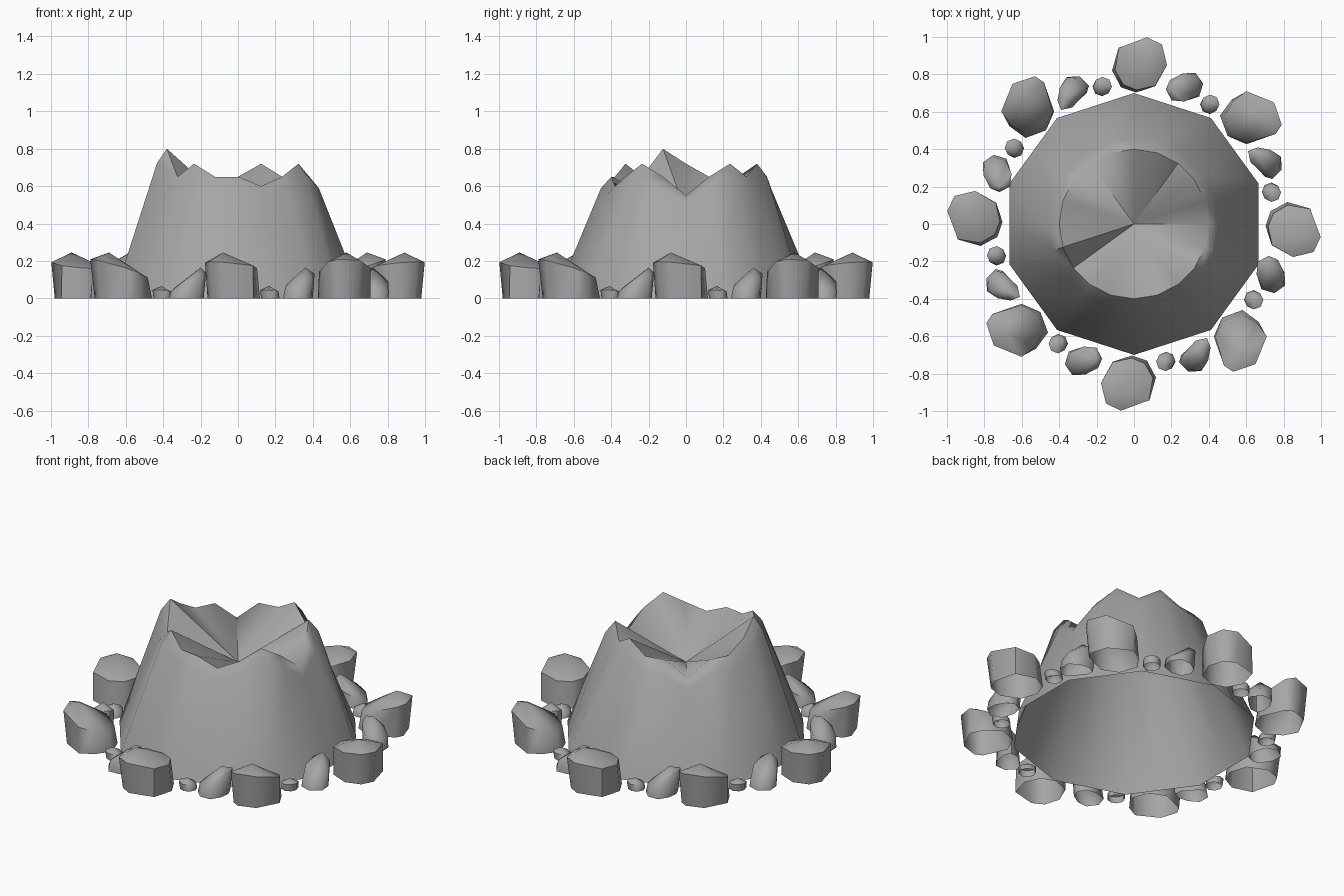
import bpy
import math
from mathutils import Vector, Matrix

cube = bpy.data.objects.get("Cube")
if cube:
    bpy.data.objects.remove(cube, do_unlink=True)

GREY = (0.38, 0.38, 0.38, 1)
stone = bpy.data.materials.new("stone_grey")
stone.use_nodes = True
stone.diffuse_color = GREY
shader = stone.node_tree.nodes["Principled BSDF"]
shader.inputs["Base Color"].default_value = GREY
shader.inputs["Roughness"].default_value = 0.9


def lofted(name, rings, apex):
    """Skin a stack of equal rings, open below and closed by a fan at the apex."""
    n = len(rings[0])
    verts = [p for ring in rings for p in ring] + [apex]
    faces = []
    for level in range(len(rings) - 1):
        a, b = level * n, (level + 1) * n
        for i in range(n):
            j = (i + 1) % n
            faces.append((a + i, a + j, b + j, b + i))
    top = (len(rings) - 1) * n
    faces += [(top + i, top + (i + 1) % n, len(verts) - 1) for i in range(n)]
    mesh = bpy.data.meshes.new(name)
    mesh.from_pydata(verts, [], faces)
    mesh.materials.append(stone)
    ob = bpy.data.objects.new(name, mesh)
    bpy.context.collection.objects.link(ob)
    bpy.ops.object.select_all(action='DESELECT')
    ob.select_set(True)
    bpy.context.view_layer.objects.active = ob
    bpy.ops.object.shade_smooth_by_angle(angle=math.radians(60))
    return ob


# Crater cone: ten-sided foot, jagged rim, shallow bowl
LOW, DIP, MID, HIGH, PEAK = 0.55, 0.6, 0.65, 0.72, 0.8
rim_heights = [LOW, MID, HIGH, MID, HIGH, MID, MID, LOW, MID, MID,
               HIGH, PEAK, MID, HIGH, MID, MID, DIP, MID, HIGH, MID]
step = math.tau / len(rim_heights)
foot, shoulder, rim = [], [], []
for i, height in enumerate(rim_heights):
    direction = Vector((math.cos(i * step), math.sin(i * step), 0))
    up = Vector((0, 0, height))
    foot.append(direction * (0.7 if i % 2 else 0.7 * math.cos(step)))
    shoulder.append(direction * 0.455 + up * 0.905)
    rim.append(direction * 0.4 + up)
lofted("crater_cone", [foot, shoulder, rim], Vector((0, 0, 0.46)))


# Rocks: open-bottomed boulders leaning toward an off-centre peak
def rock_ring(name, outline, peak, height, level, tilt):
    pts = [Vector((x, y, 0)) for x, y in outline]
    centre = sum(pts, Vector()) / len(pts)
    top = Vector((*peak, height))
    lean = (Vector((*peak, 0)) - centre).normalized()
    reach = max(abs((p - centre).dot(lean)) for p in pts)
    base, brow = [], []
    for p in pts:
        t = (p - centre).dot(lean) / reach
        base.append(centre + (p - centre) * (0.93 - 0.07 * t))
        brow.append(centre + (p - centre) * (0.93 + 0.07 * t)
                    + Vector((0, 0, height * (level + tilt * t))))
    first = lofted(name + "_front", [base, brow], top)
    # the same rock repeats on each quarter of the circle
    for k, side in enumerate(("left", "back", "right"), 1):
        copy = first.copy()
        copy.name = name + "_" + side
        copy.matrix_world = Matrix.Rotation(k * math.pi / 2, 4, 'Z')
        bpy.context.collection.objects.link(copy)


def octagon(x, y, r):
    return [(x + r * math.cos(a * math.pi / 4), y + r * math.sin(a * math.pi / 4))
            for a in range(8)]


rock_ring("large_rock",
          [(.12, -.82), (.07, -.73), (-.01, -.7), (-.12, -.73),
           (-.18, -.85), (-.15, -.96), (-.07, -1), (.09, -.95)],
          peak=(-.08, -.89), height=.245, level=.72, tilt=.08)
rock_ring("large_corner_rock",
          [(-.46, -.58), (-.5, -.47), (-.6, -.42), (-.76, -.48),
           (-.79, -.53), (-.75, -.65), (-.6, -.72), (-.52, -.67)],
          peak=(-.69, -.58), height=.245, level=.65, tilt=.2)
rock_ring("medium_rock",
          [(.41, -.66), (.39, -.61), (.33, -.62), (.25, -.7),
           (.24, -.74), (.29, -.79), (.36, -.79), (.4, -.73)],
          peak=(.36, -.68), height=.165, level=.58, tilt=.27)
rock_ring("medium_corner_rock",
          [(-.17, -.72), (-.2, -.66), (-.27, -.65), (-.35, -.68),
           (-.37, -.75), (-.33, -.81), (-.26, -.81), (-.19, -.77)],
          peak=(-.2, -.72), height=.165, level=.55, tilt=.3)
rock_ring("pebble", octagon(.17, -.735, .053),
          peak=(.165, -.74), height=.066, level=.6, tilt=.08)
rock_ring("corner_pebble", octagon(-.405, -.64, .053),
          peak=(-.41, -.645), height=.066, level=.6, tilt=.08)
